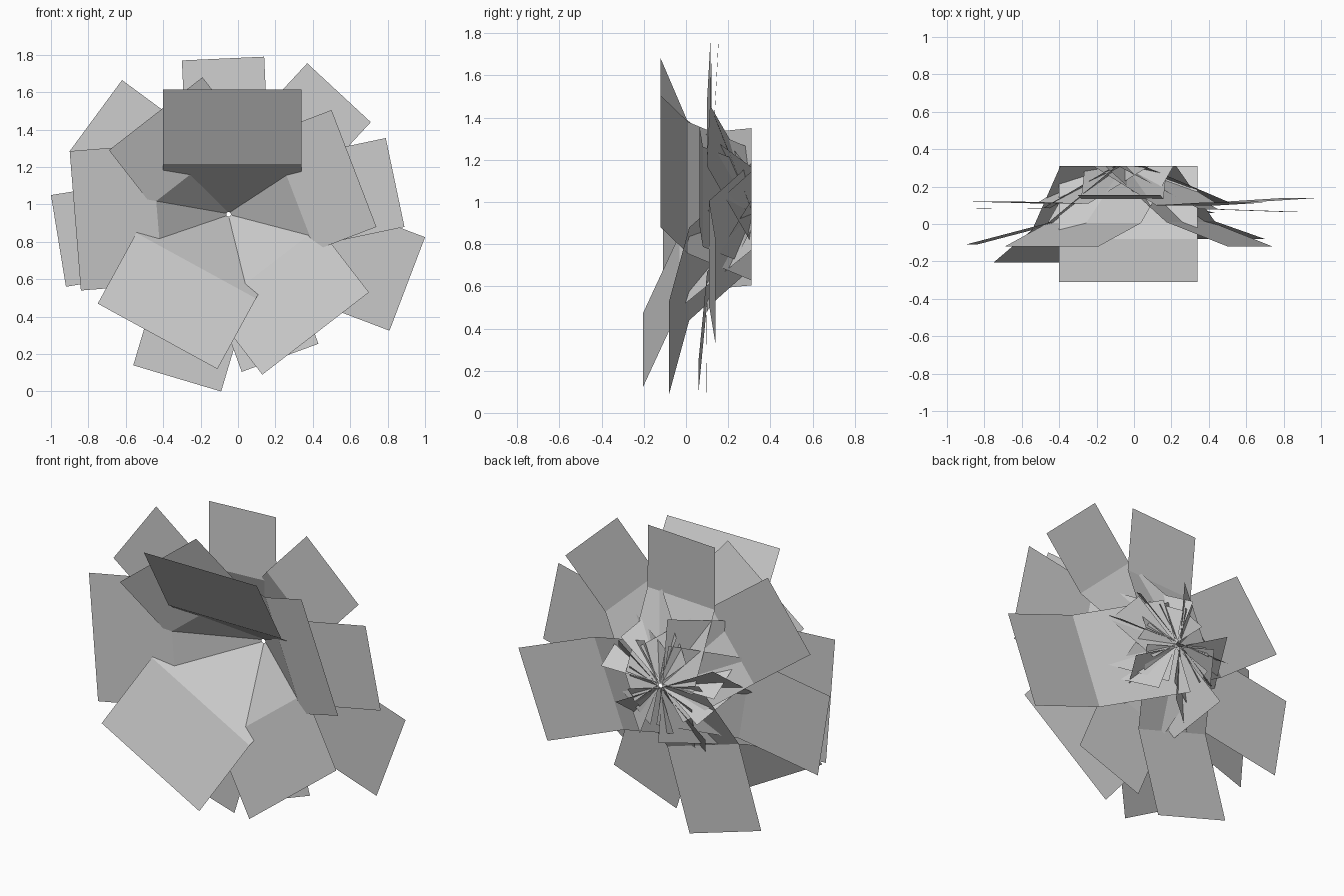
import bpy
from mathutils import Vector

TIP = Vector((-0.05, 0.947))  # flower centre in x, z
HOLE = 0.012                  # radius of the tiny opening in the middle
BACK = 0.31                   # y of the flower's back


def petal(name, a, b, y_out, y_crease, length):
    """Rectangular strip bent once: cup panel from the centre, then flared outer panel."""
    a, b = Vector(a), Vector(b)
    along = (b - a).normalized()
    out = Vector((-along.y, along.x))
    if out.dot(a - TIP) < 0:
        out = -out
    reach = out.dot((a + b) / 2 - TIP)
    verts = []
    for inset, y in ((reach - HOLE, BACK), (length, y_crease), (0, y_out)):
        for corner in (a, b):
            p = corner - out * inset
            verts.append((p.x, y, p.y))
    mesh = bpy.data.meshes.new(name)
    mesh.from_pydata(verts, [], [(0, 1, 3, 2), (2, 3, 5, 4)])
    obj = bpy.data.objects.new(name, mesh)
    bpy.context.collection.objects.link(obj)


# Inner cup petals: outer corners (x, z), rim y, crease y, flare length
inner = [
    ((-0.40, 1.615), (0.34, 1.615), -0.31, -0.08, 0.40),
    ((-0.75, 0.47), (-0.11, 0.12), -0.205, -0.03, 0.43),
    ((0.13, 0.09), (0.70, 0.53), -0.08, 0.015, 0.44),
    ((0.50, 1.505), (0.74, 0.88), -0.12, 0.01, 0.35),
    ((-0.69, 1.29), (-0.19, 1.68), -0.12, 0.005, 0.37),
    ((-0.90, 1.285), (-0.84, 0.54), -0.11, 0.005, 0.44),
]
for i, args in enumerate(inner):
    petal(f"inner_petal_{i + 1}", *args)

# Outer spread petals
outer = [
    ((-0.30, 1.77), (0.14, 1.79), 0.155, 0.135, 0.38),
    ((0.37, 1.755), (0.71, 1.44), 0.115, 0.10, 0.37),
    ((0.79, 1.355), (0.89, 0.88), 0.065, 0.08, 0.45),
    ((1.00, 0.825), (0.81, 0.325), 0.14, 0.11, 0.51),
    ((0.43, 0.255), (0.02, 0.105), 0.06, 0.10, 0.44),
    ((-0.56, 0.14), (-0.09, 0.00), 0.095, 0.10, 0.50),
    ((-0.92, 0.56), (-1.00, 1.05), 0.08, 0.085, 0.52),
    ((-0.62, 1.665), (-0.90, 1.285), 0.12, 0.11, 0.47),
]
for i, args in enumerate(outer):
    petal(f"outer_petal_{i + 1}", *args)
